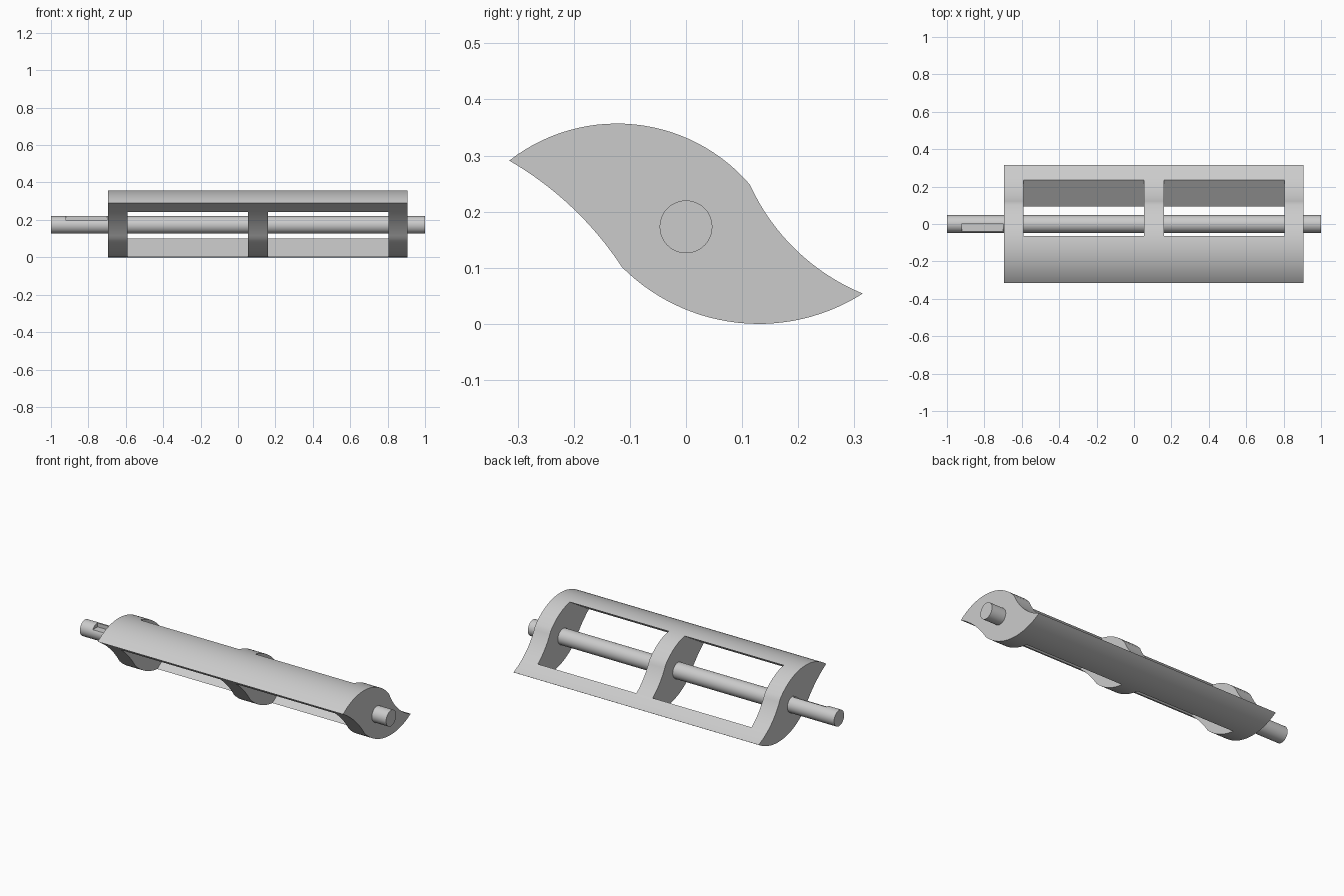
import bpy, bmesh, math
from mathutils import Vector

if "Cube" in bpy.data.objects:
    bpy.data.objects.remove(bpy.data.objects["Cube"])

steel = bpy.data.materials.new("steel grey")
steel.diffuse_color = (0.6, 0.6, 0.6, 1)
steel.use_nodes = True
steel.node_tree.nodes["Principled BSDF"].inputs["Base Color"].default_value = steel.diffuse_color


def arc(a, m, b, n):
    """Points on the circle through a, m, b, from a up to (not including) b."""
    a, m, b = Vector(a), Vector(m), Vector(b)
    p, q = m - a, b - a
    d = 2 * p.cross(q)
    c = a + Vector((q.y * p.dot(p) - p.y * q.dot(q), p.x * q.dot(q) - q.x * p.dot(p))) / d
    r = (a - c).length
    t0 = math.atan2(*(a - c).yx)
    t1 = math.atan2(*(b - c).yx)
    sweep = (t1 - t0 + math.pi) % math.tau - math.pi
    return [c + r * Vector((math.cos(t0 + sweep * i / n), math.sin(t0 + sweep * i / n)))
            for i in range(n)]


def prism(name, profile, x0, x1):
    """Extrude a closed (y, z) profile along x."""
    bm = bmesh.new()
    face = bm.faces.new([bm.verts.new((x0, p[0], p[1])) for p in profile])
    new = bmesh.ops.extrude_face_region(bm, geom=[face])["geom"]
    bmesh.ops.translate(bm, vec=(x1 - x0, 0, 0),
                        verts=[v for v in new if isinstance(v, bmesh.types.BMVert)])
    bmesh.ops.recalc_face_normals(bm, faces=bm.faces)
    me = bpy.data.meshes.new(name)
    bm.to_mesh(me)
    bm.free()
    me.materials.append(steel)
    ob = bpy.data.objects.new(name, me)
    bpy.context.collection.objects.link(ob)
    return ob


def cut(target, cutter):
    """Subtract the cutter, apply the result and drop the cutter."""
    cutter.hide_render = True
    mod = target.modifiers.new("cut", "BOOLEAN")
    mod.operation, mod.solver, mod.object = "DIFFERENCE", "EXACT", cutter
    bpy.context.view_layer.objects.active = target
    bpy.ops.object.modifier_apply(modifier=mod.name)
    bpy.data.objects.remove(cutter)


# S-shaped blade body
tip_f, kink_b = (-0.315, 0.291), (0.114, 0.248)
tip_b, kink_f = (0.315, 0.054), (-0.114, 0.101)
outline = (arc(tip_f, (-0.125, 0.357), kink_b, 28) + arc(kink_b, (0.2, 0.128), tip_b, 16)
           + arc(tip_b, (0.13, 0.0), kink_f, 28) + arc(kink_f, (-0.2, 0.2045), tip_f, 16))
body = prism("blade_body", outline, -0.695, 0.907)

# two slanted openings that leave three webs and two blades
opening = [(-0.407, 0.140), (0.103, 0.455), (0.381, 0.200), (-0.051, -0.097)]
for x0, x1 in ((-0.592, 0.054), (0.16, 0.804)):
    cut(body, prism("opening_cutter", opening, x0, x1))

# round shaft with a keyway at the left end
R, ZC = 0.047, 0.173
circle = [(R * math.cos(math.tau * i / 48), ZC + R * math.sin(math.tau * i / 48)) for i in range(48)]
shaft = prism("shaft", circle, -1.0, 1.0)
key = [(-0.06, 0.197), (0.004, 0.197), (0.004, 0.24), (-0.06, 0.24)]
cut(shaft, prism("keyway_cutter", key, -0.92, -0.70))

for ob in (body, shaft):
    bpy.ops.object.select_all(action="DESELECT")
    ob.select_set(True)
    bpy.context.view_layer.objects.active = ob
    bpy.ops.object.shade_smooth_by_angle(angle=math.radians(25))
